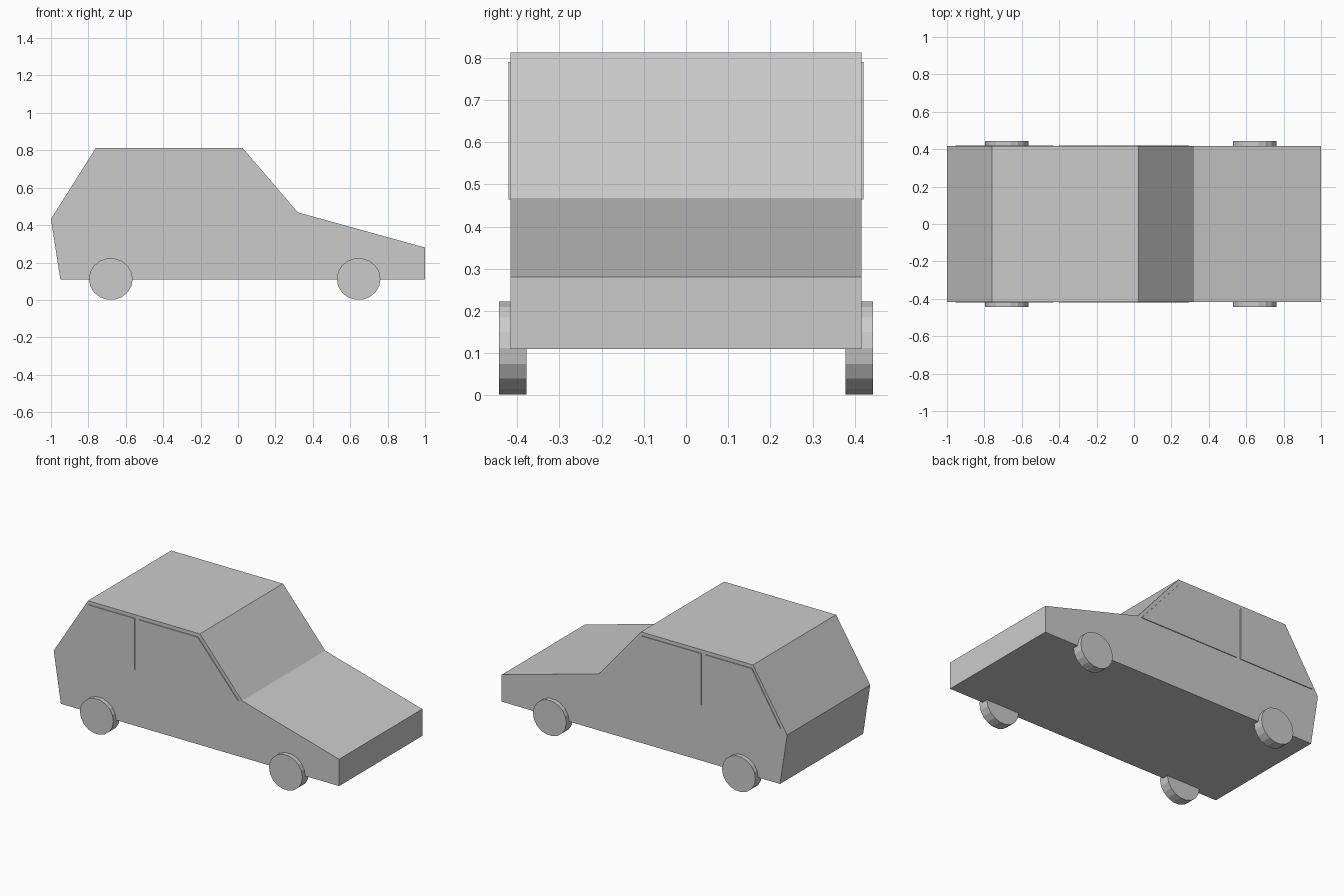
import bpy, bmesh, math
from mathutils import Matrix

cube = bpy.data.objects.get("Cube")
if cube:
    bpy.data.objects.remove(cube, do_unlink=True)

# Single flat paint colour
GREY = (0.6, 0.6, 0.6, 1)
paint = bpy.data.materials.new("plain_grey")
paint.use_nodes = True
paint.diffuse_color = GREY
paint.node_tree.nodes["Principled BSDF"].inputs["Base Color"].default_value = GREY


def add_object(name, bm):
    bmesh.ops.recalc_face_normals(bm, faces=bm.faces[:])
    mesh = bpy.data.meshes.new(name)
    bm.to_mesh(mesh)
    bm.free()
    mesh.materials.append(paint)
    obj = bpy.data.objects.new(name, mesh)
    bpy.context.collection.objects.link(obj)
    return obj


def extrude_profile(name, profile, y0, y1):
    """Extrude an x-z outline from y0 to y1."""
    bm = bmesh.new()
    face = bm.faces.new([bm.verts.new((x, y0, z)) for x, z in profile])
    extruded = bmesh.ops.extrude_face_region(bm, geom=[face])
    for v in extruded["geom"]:
        if isinstance(v, bmesh.types.BMVert):
            v.co.y = y1
    return add_object(name, bm)


def wheel(name, x, y):
    bm = bmesh.new()
    bmesh.ops.create_cone(bm, cap_ends=True, segments=WHEEL_SIDES, radius1=1, radius2=1, depth=1)
    place = (Matrix.Translation((x, y, WHEEL_HEIGHT / 2))
             @ Matrix.Diagonal((WHEEL_WIDTH / 2, 0.065, WHEEL_HEIGHT / 2, 1))
             @ Matrix.Rotation(math.pi / 2, 4, "X"))
    # Start the outline on the horizontal axis
    bm.transform(place @ Matrix.Rotation(math.pi / 2, 4, "Z"))
    return add_object(name, bm)


HALF = 0.416
WHEEL_SIDES, WHEEL_WIDTH, WHEEL_HEIGHT = 18, 0.234, 0.224

# Hatchback shell
body = [(-0.95, 0.11), (1, 0.11), (1, 0.28), (0.32, 0.468),
        (0.024, 0.813), (-0.76, 0.813), (-1, 0.433)]
extrude_profile("body", body, -HALF, HALF)

# Side windows and wheels, mirrored across the body
rear_window = [(-0.955, 0.464), (-0.43, 0.464), (-0.43, 0.79), (-0.755, 0.79)]
front_window = [(-0.40, 0.464), (0.295, 0.464), (0.012, 0.79), (-0.40, 0.79)]
for side, sign in (("right", -1), ("left", 1)):
    for name, outline in (("rear_window", rear_window), ("front_window", front_window)):
        extrude_profile(f"{side}_{name}", outline, sign * (HALF - 0.002), sign * (HALF + 0.005))
    for end, x in (("rear", -0.68), ("front", 0.645)):
        wheel(f"{side}_{end}_wheel", x, sign * 0.411)
